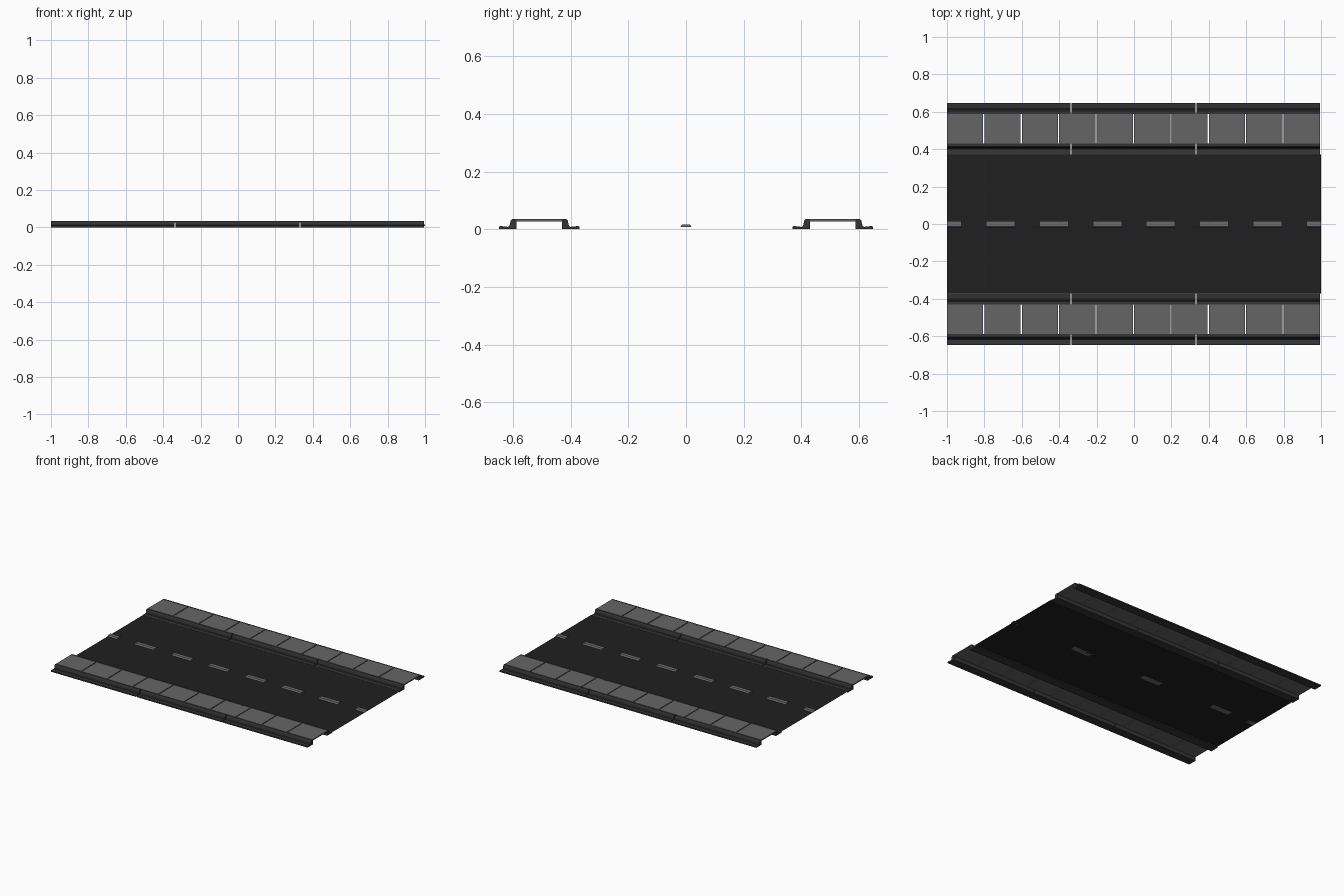
import bpy

if "Cube" in bpy.data.objects:
    bpy.data.objects.remove(bpy.data.objects["Cube"])


def material(name, v):
    m = bpy.data.materials.new(name)
    m.diffuse_color = (v, v, v, 1)
    m.use_nodes = True
    m.node_tree.nodes["Principled BSDF"].inputs["Base Color"].default_value = m.diffuse_color
    return m


asphalt = material("asphalt", 0.014)
kerb_grey = material("kerb_grey", 0.035)
slab_grey = material("slab_grey", 0.13)
paint_grey = material("paint_grey", 0.15)


def extrude_x(name, profile, x0, x1, mat):
    """Sweep a closed (y, z) profile from x0 to x1."""
    n = len(profile)
    verts = [(x, y, z) for x in (x0, x1) for y, z in profile]
    area = sum(profile[i][0] * profile[(i + 1) % n][1]
               - profile[(i + 1) % n][0] * profile[i][1] for i in range(n))
    faces = [(i, (i + 1) % n, n + (i + 1) % n, n + i) for i in range(n)]
    faces += [tuple(range(n))[::-1], tuple(range(n, 2 * n))]
    if area < 0:  # keep normals outward for mirrored profiles
        faces = [f[::-1] for f in faces]
    me = bpy.data.meshes.new(name)
    me.from_pydata(verts, [], [f for f in faces])
    me.materials.append(mat)
    ob = bpy.data.objects.new(name, me)
    bpy.context.collection.objects.link(ob)
    return ob


# Road surface: a single thin sheet
me = bpy.data.meshes.new("road_surface")
me.from_pydata([(-1, -.372, .008), (1, -.372, .008), (1, .372, .008), (-1, .372, .008)],
               [], [(0, 1, 2, 3)])
me.materials.append(asphalt)
bpy.context.collection.objects.link(bpy.data.objects.new("road_surface", me))

# Centre line dashes, half dashes at both ends
dash = [(-.02, .008), (.02, .008), (.013, .016), (-.013, .016)]
for k in range(8):
    c = -1 + k * 2 / 7
    extrude_x("centre_dash", dash, max(-1, c - .075), min(1, c + .075), paint_grey)

# Kerb with gutter lip: distance from its back wall, height
kerb = [(0, 0), (.06, 0), (.06, .009), (.055, .011), (.029, .008),
        (.024, .012), (.020, .030), (.015, .035), (0, .035)]
slab = [(.43, .027), (.59, .027), (.59, .035), (.43, .035)]

for side in (-1, 1):
    for k in range(3):
        x = -1 + k * 2 / 3
        extrude_x("outer_kerb", [(side * (.588 + d), z) for d, z in kerb],
                  x, x + .661, kerb_grey)
        extrude_x("inner_kerb", [(side * (.43 - d), z) for d, z in kerb],
                  x, x + .661, kerb_grey)
    # Pavement slabs
    for k in range(10):
        x = -1 + k * .2
        extrude_x("pavement_slab", [(side * y, z) for y, z in slab],
                  x, x + .194, slab_grey)
